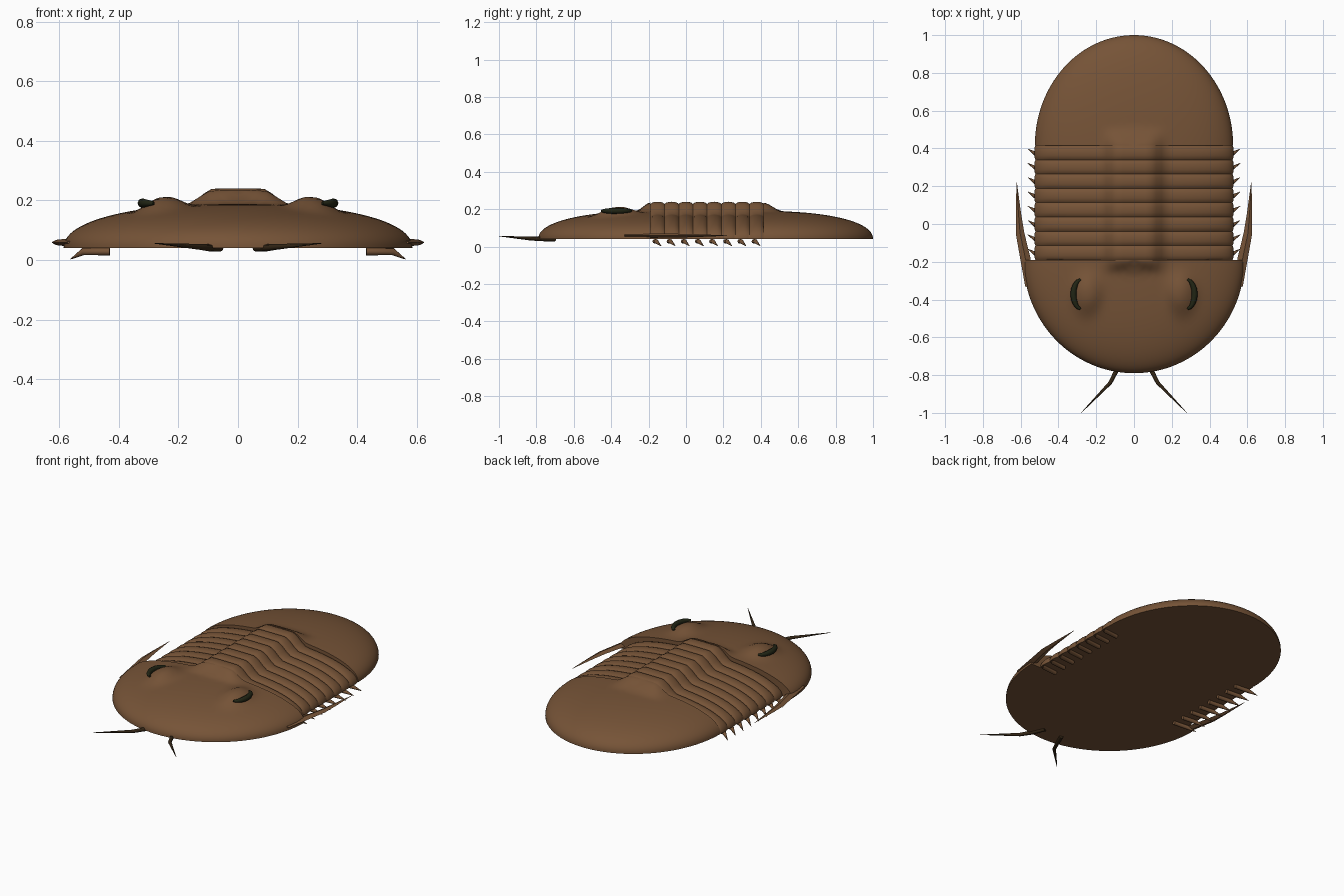
import bpy, bmesh, math

if "Cube" in bpy.data.objects:
    bpy.data.objects.remove(bpy.data.objects["Cube"])

BASE = 0.04          # height of the flat underside


def material(name, rgb):
    m = bpy.data.materials.new(name)
    m.use_nodes = True
    m.diffuse_color = (*rgb, 1)
    m.node_tree.nodes["Principled BSDF"].inputs["Base Color"].default_value = (*rgb, 1)
    return m


shell = material("shell brown", (0.18, 0.087, 0.038))
dark = material("dark brown", (0.035, 0.02, 0.008))
eye_green = material("eye dark green", (0.015, 0.018, 0.007))


def finish(bm, name, mat, smooth=True):
    bmesh.ops.recalc_face_normals(bm, faces=bm.faces)
    mesh = bpy.data.meshes.new(name)
    bm.to_mesh(mesh)
    bm.free()
    mesh.materials.append(mat)
    for p in mesh.polygons:
        p.use_smooth = smooth
    obj = bpy.data.objects.new(name, mesh)
    bpy.context.collection.objects.link(obj)
    return obj


def sharpen(obj, angle):
    bpy.ops.object.select_all(action='DESELECT')
    obj.select_set(True)
    bpy.context.view_layer.objects.active = obj
    bpy.ops.object.shade_smooth_by_angle(angle=math.radians(angle))


def step(a, b, v):
    t = min(1, max(0, (v - a) / (b - a)))
    return t * t * (3 - 2 * t)


def dome(r):
    return 0.15 * max(0, 1 - r ** 2.2) ** 0.45


def lobe(x):
    # raised middle ridge of the back
    return 1 - step(0.08, 0.185, abs(x))


def half_shield(name, y0, width, length, bump, rings=28, segs=56):
    # half-ellipse dome with a flat underside and a flat inner end
    bm = bmesh.new()
    rows = []
    for i in range(1, rings + 1):
        r = math.sin(math.pi / 2 * i / rings)
        row = []
        for j in range(segs + 1):
            a = math.pi * j / segs
            x = width * r * math.cos(a)
            y = y0 + length * r * math.sin(a)
            row.append(bm.verts.new((x, y, BASE + dome(r) + bump(x, y) * (i < rings))))
        rows.append(row)
    top = bm.verts.new((0, y0, BASE + dome(0) + bump(0, y0)))
    for j in range(segs):
        bm.faces.new((top, rows[0][j], rows[0][j + 1]))
        for a, b in zip(rows, rows[1:]):
            bm.faces.new((a[j], b[j], b[j + 1], a[j + 1]))
    bm.faces.new(rows[-1])
    bm.faces.new([r[0] for r in reversed(rows)] + [top] + [r[-1] for r in rows])
    sharpen(finish(bm, name, shell), 50)


def head_bump(x, y):
    d = ((abs(x) - 0.25) / 0.07) ** 2 + ((y + 0.37) / 0.1) ** 2
    return 0.038 * math.exp(-d ** 1.4) + 0.045 * lobe(x) * step(-0.27, -0.19, y)


def tail_bump(x, y):
    return 0.045 * lobe(x) * (1 - step(0.41, 0.52, y))


half_shield("head_shield", -0.19, 0.585, -0.6, head_bump)
half_shield("tail_shield", 0.415, 0.525, 0.585, tail_bump)

# Ribbed middle body: eight rounded segments, grooved between
SEGMENTS, Y0, PITCH = 8, -0.19, 0.0757
bm = bmesh.new()
rows = []
for s in range(SEGMENTS):
    for t in (0, 0.12, 0.3, 0.5, 0.7, 0.88):
        rows.append((Y0 + (s + t) * PITCH, 1 - (4 * t * (1 - t)) ** 0.6))
rows.append((Y0 + SEGMENTS * PITCH, 1))
COLS = 56
grid = []
for y, groove in rows:
    line = []
    for i in range(COLS + 1):
        u = -math.cos(math.pi * i / COLS)
        x = 0.528 * u * (1 - 0.012 * groove)
        z = 0.92 * dome(abs(u))
        z += (0.2 - BASE - z + 0.04) * lobe(x) - 0.012 * groove * min(1, z / 0.08)
        line.append(bm.verts.new((x, y, BASE + max(0, z))))
    grid.append(line)
for a, b in zip(grid, grid[1:]):
    for i in range(COLS):
        bm.faces.new((a[i], a[i + 1], b[i + 1], b[i]))
    bm.faces.new((a[0], b[0], b[-1], a[-1]))
bm.faces.new(grid[0])
bm.faces.new(grid[-1])
sharpen(finish(bm, "ribbed_body", shell), 50)


def tube(name, points, radii, mat, kind='POLY'):
    # tapered round tube through a few points
    curve = bpy.data.curves.new(name, 'CURVE')
    curve.dimensions = '3D'
    curve.bevel_depth = 1
    curve.bevel_resolution = 2
    curve.use_fill_caps = True
    spline = curve.splines.new(kind)
    spline.points.add(len(points) - 1)
    for p, co, r in zip(spline.points, points, radii):
        p.co = (*co, 1)
        p.radius = r
    obj = bpy.data.objects.new(name, curve)
    bpy.context.collection.objects.link(obj)
    obj.data.materials.append(mat)
    bpy.ops.object.select_all(action='DESELECT')
    obj.select_set(True)
    bpy.context.view_layer.objects.active = obj
    bpy.ops.object.convert(target='MESH')
    sharpen(bpy.context.object, 50)


for side, label in ((1, "left"), (-1, "right")):
    # Crescent eyes
    arc = [math.radians(-80 + 20 * k) for k in range(9)]
    tube(label + "_eye",
         [(side * (0.275 + 0.046 * math.cos(a)), -0.372 + 0.08 * math.sin(a), 0.191) for a in arc],
         [0.004 + 0.012 * math.cos(a) for a in arc], eye_green)

    # Bent feelers
    tube(label + "_feeler",
         [(side * 0.06, -0.7, 0.04), (side * 0.095, -0.78, 0.041),
          (side * 0.125, -0.84, 0.044), (side * 0.28, -1.0, 0.056)],
         [0.012, 0.012, 0.01, 0.001], dark)

    # Small pointed legs under every segment
    for s in range(SEGMENTS):
        y = Y0 + (s + 0.3) * PITCH
        tube(f"{label}_leg_{s + 1}",
             [(side * 0.43, y, 0.028), (side * 0.52, y + 0.008, 0.028),
              (side * 0.562, y + 0.035, 0.003)],
             [0.012, 0.012, 0.001], shell)

    # Long cheek spine: diamond sections of y, inner x, outer x, half thickness
    bm = bmesh.new()
    prev = None
    stations = [(-0.33, 0.55, 0.576, 0.006), (-0.18, 0.548, 0.603, 0.012),
                (-0.05, 0.58, 0.626, 0.01), (0.05, 0.597, 0.626, 0.008),
                (0.22, 0.62, 0.622, 0.001)]
    for y, inner, outer, h in stations:
        mid = (inner + outer) / 2
        ring = [bm.verts.new((side * x, y, 0.059 + z))
                for x, z in ((inner, 0), (mid, h), (outer, 0), (mid, -h))]
        if prev:
            for k in range(4):
                n = (k + 1) % 4
                bm.faces.new((prev[k], prev[n], ring[n], ring[k]))
        else:
            bm.faces.new(ring)
        prev = ring
    bm.faces.new(prev)
    sharpen(finish(bm, label + "_cheek_spine", shell), 30)
